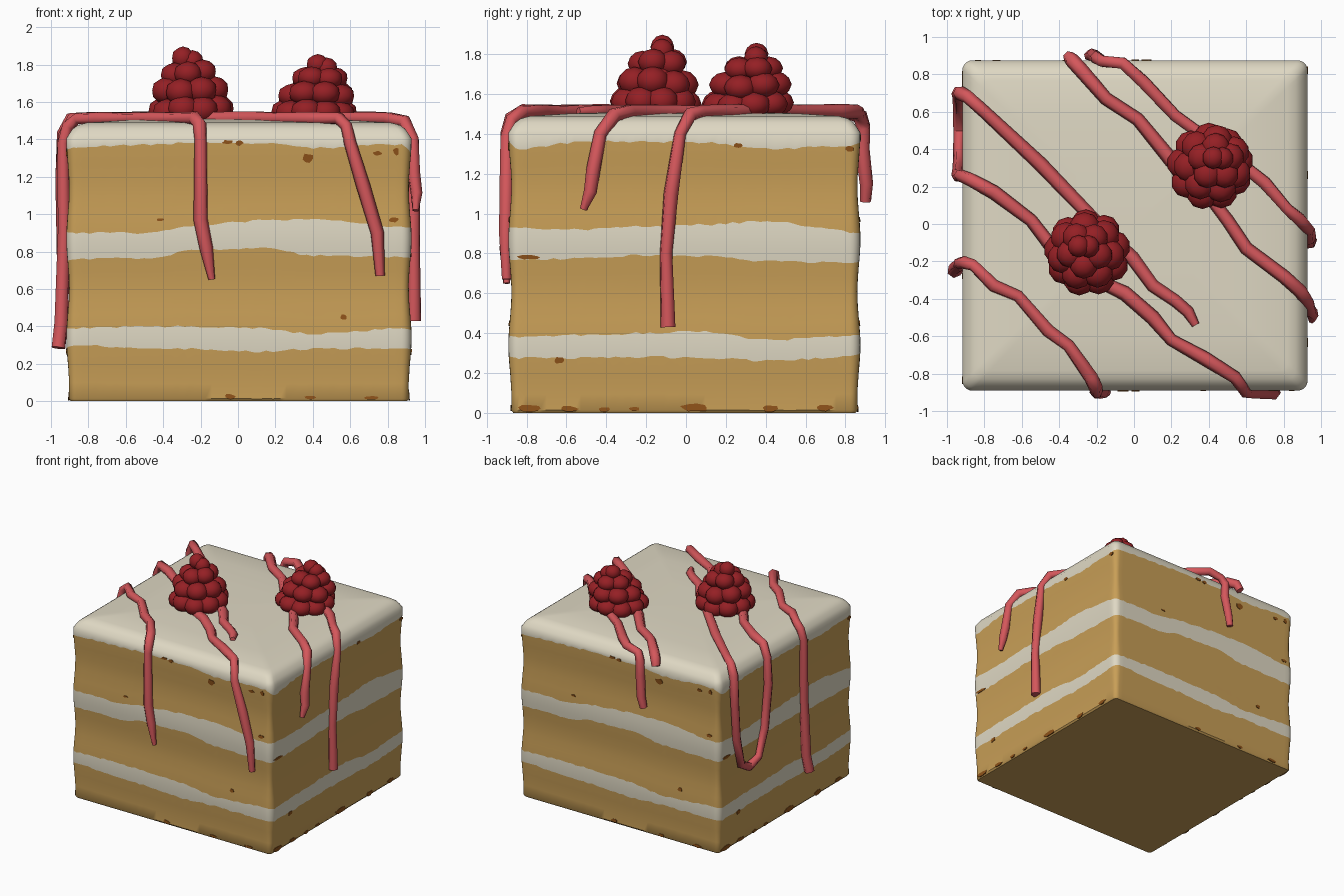
import bpy, bmesh, math, random
from mathutils import Vector

if "Cube" in bpy.data.objects:
    bpy.data.objects.remove(bpy.data.objects["Cube"])

random.seed(4)
HX, HY, R = 0.915, 0.875, 0.045
CX, CY = 0.005, -0.008


def mat(name, rgb):
    m = bpy.data.materials.new(name)
    m.diffuse_color = (*rgb, 1)
    m.use_nodes = True
    m.node_tree.nodes["Principled BSDF"].inputs["Base Color"].default_value = m.diffuse_color
    return m


SPONGE = mat("golden sponge", (0.58, 0.345, 0.095))
CREAM = mat("cream", (0.74, 0.69, 0.55))
CRUMB = mat("toasted crumb", (0.27, 0.085, 0.01))
SAUCE = mat("berry sauce", (0.66, 0.095, 0.105))
BERRY = mat("raspberry red", (0.30, 0.014, 0.018))


def finish(bm, name, mats, angle=40):
    bmesh.ops.recalc_face_normals(bm, faces=bm.faces)
    me = bpy.data.meshes.new(name)
    bm.to_mesh(me)
    bm.free()
    for m in mats:
        me.materials.append(m)
    ob = bpy.data.objects.new(name, me)
    bpy.context.collection.objects.link(ob)
    bpy.ops.object.select_all(action='DESELECT')
    ob.select_set(True)
    bpy.context.view_layer.objects.active = ob
    bpy.ops.object.shade_smooth_by_angle(angle=math.radians(angle))
    return ob


# layer edge heights along the front and right sides (back and left repeat them)
TS = (-0.9, -0.5, -0.2, 0.1, 0.4, 0.9)
EDGES = (
    ((.30, .285, .28, .265, .28, .285), (.275, .275, .28, .275, .262, .285)),
    ((.39, .40, .40, .39, .36, .39), (.38, .39, .40, .41, .365, .39)),
    ((.76, .765, .81, .82, .78, .77), (.765, .775, .79, .785, .76, .75)),
    ((.90, .90, .94, .965, .97, .93), (.93, .92, .935, .945, .96, .905)),
    ((1.36, 1.37, 1.385, 1.38, 1.355, 1.375), (1.315, 1.36, 1.36, 1.355, 1.325, 1.34)),
)


def interp(vals, t):
    t = max(TS[0], min(TS[-1], t))
    for i in range(5):
        if t <= TS[i + 1]:
            f = (t - TS[i]) / (TS[i + 1] - TS[i])
            f = f * f * (3 - 2 * f)
            return vals[i] * (1 - f) + vals[i + 1] * f


def bulge(z):
    return 0.008 * math.cos(2 * math.pi * (z - 0.34) / 0.53)


# perimeter: position, outward normal, layer edge heights
half = []
for side in (0, 1):
    h, d = (HX - R, HY) if side == 0 else (HY - R, HX)
    for i in range(49):
        t = -h + 2 * h * i / 48
        p, n = ((t, -d), (0, -1)) if side == 0 else ((d, t), (1, 0))
        half.append((p, n, [interp(e[side], t) + random.uniform(-.006, .006) for e in EDGES]))
    for i in range(1, 5):
        a = math.radians(-90 + 90 * side + 18 * i)
        n = (math.cos(a), math.sin(a))
        c = (HX - R, -HY + R) if side == 0 else (HX - R, HY - R)
        f = i / 5
        hs = [e[side][-1] * (1 - f) + e[1 - side][0] * f for e in EDGES]
        half.append(((c[0] + R * n[0], c[1] + R * n[1]), n, hs))
per = half + [((-p[0], -p[1]), (-n[0], -n[1]), hs) for p, n, hs in half]

# cake slice: stacked wavy rings, coloured by layer
bm = bmesh.new()
rings, mats = [], []


def ring(fn, m):
    rings.append([bm.verts.new(fn(*q)) for q in per])
    mats.append(m)


def wall(lo, hi, f, inset=0.0):
    def fn(p, n, hs):
        lv = [0.0] + hs + [1.405]
        z = lv[lo] * (1 - f) + lv[hi] * f
        b = bulge(z) - inset
        return (p[0] + n[0] * b + CX, p[1] + n[1] * b + CY, z)
    return fn


ring(wall(0, 1, 0, 0.012), 0)
ring(wall(0, 1, 0.05), 0)
for k, (steps, m) in enumerate(((3, 0), (2, 1), (5, 0), (3, 1), (5, 0), (1, 1))):
    for s in range(1, steps + 1):
        ring(wall(k, k + 1, s / steps), m)
for inset, z in ((.008, 1.43), (.025, 1.455), (.055, 1.477), (.10, 1.489), (.3, 1.502), (.6, 1.51)):
    ring(lambda p, n, hs, i=inset, z=z:
         (p[0] * (1 - i / HX) + CX, p[1] * (1 - i / HY) + CY, z), 1)
N = len(per)
for a, b, m in zip(rings, rings[1:], mats[1:]):
    for i in range(N):
        j = (i + 1) % N
        bm.faces.new((a[i], a[j], b[j], b[i])).material_index = m
bm.faces.new(rings[0][::-1])
bm.faces.new(rings[-1]).material_index = 1
finish(bm, "cake_slice", [SPONGE, CREAM])

# toasted crumbs: thin flecks on each side (position, height, half width, half height)
FRONT = ((-.06, 1.385, .03, .012), (0, 1.38, .022, .014), (.37, 1.30, .032, .024), (.74, 1.325, .025, .014),
         (.84, 1.335, .016, .02), (-.42, .97, .02, .008), (.83, .97, .03, .013), (.56, .45, .02, .016),
         (-.05, .025, .03, .014), (.38, .02, .03, .012), (.71, .018, .04, .012))
RIGHT = ((-.78, .022, .06, .018), (-.58, .02, .05, .016), (-.4, .018, .03, .012), (.05, .026, .07, .022),
         (.43, .02, .04, .02), (.7, .025, .045, .016), (-.78, .78, .06, .012), (-.63, .265, .025, .018),
         (.27, 1.34, .02, .014), (.83, 1.325, .022, .016), (-.25, .02, .03, .012))
bm = bmesh.new()
for side in range(4):
    sg = 1 if side < 2 else -1
    for t, z, w, h in (RIGHT if side % 2 else FRONT):
        vs = []
        for i in range(9):
            a = 2 * math.pi * i / 9
            k = random.uniform(.75, 1.15)
            tt, zz = t + w * k * math.cos(a), max(0.004, z + h * k * math.sin(a))
            o = bulge(zz) + 0.004
            x, y = (HX + o, tt) if side % 2 else (tt, -HY - o)
            vs.append(bm.verts.new((sg * x + CX, sg * y + CY, zz)))
        f = bm.faces.new(vs)
        back = bmesh.ops.extrude_face_region(bm, geom=[f])
        d = Vector((-sg * .008, 0, 0)) if side % 2 else Vector((0, sg * .008, 0))
        bmesh.ops.translate(bm, vec=d, verts=[v for v in back["geom"] if isinstance(v, bmesh.types.BMVert)])
finish(bm, "crumbs", [CRUMB])


# berry: tapering rings of rounded beads around a core
def berry(name, base, lean, height, turn):
    bm = bmesh.new()

    def bead(x, y, z, r, sz):
        f = (z - 1.5) / 0.4
        vs = bmesh.ops.create_icosphere(bm, subdivisions=2, radius=1)["verts"]
        for v in vs:
            v.co = Vector((v.co.x * r + x + base[0] + lean[0] * f,
                           v.co.y * r + y + base[1] + lean[1] * f,
                           1.49 + (v.co.z * sz + z - 1.49) * height))
    bead(0, 0, 1.64, .13, .16)
    for n, rad, z, r in ((9, .15, 1.555, .084), (7, .128, 1.655, .083), (5, .08, 1.752, .075)):
        for i in range(n):
            a = 2 * math.pi * i / n + turn + z * 9
            bead(rad * math.cos(a), rad * math.sin(a), z + random.uniform(-.012, .012), r, r * .88)
    for i in range(2):
        bead(.025 * (1 - 2 * i), .012, 1.815 + .02 * i, .06, .062)
    finish(bm, name, [BERRY], 60)


berry("berry_left", (-.245, -.16), (-.03, .035), 1.0, 0.2)
berry("berry_right", (.40, .30), (.06, .05), 0.9, 0.9)


# sauce drizzles: hanging start, path over the top, hanging end
def drizzle(name, start, top, end, r0=1.0, r1=1.0):
    pts = list(start) + [(x, y, 1.512) for x, y in top] + list(end)
    cu = bpy.data.curves.new(name, 'CURVE')
    cu.dimensions = '3D'
    cu.bevel_depth = 0.036
    cu.bevel_resolution = 1
    cu.use_fill_caps = True
    sp = cu.splines.new('POLY')
    sp.points.add(len(pts) - 1)
    for i, (q, p) in enumerate(zip(sp.points, pts)):
        q.co = (*p, 1)
        q.radius = random.uniform(.88, 1.12)
    sp.points[0].radius, sp.points[-1].radius = r0, r1
    cu.materials.append(SAUCE)
    ob = bpy.data.objects.new(name, cu)
    bpy.context.collection.objects.link(ob)
    bpy.ops.object.select_all(action='DESELECT')
    ob.select_set(True)
    bpy.context.view_layer.objects.active = ob
    bpy.ops.object.convert(target='MESH')


drizzle("drizzle_front_left",
        [(-.96, -.25, .285), (-.945, -.23, .42), (-.93, -.22, .9), (-.935, -.21, 1.38), (-.91, -.205, 1.47)],
        [(-.86, -.22), (-.75, -.33), (-.62, -.385), (-.46, -.57), (-.35, -.65), (-.23, -.82)],
        [(-.205, -.875, 1.48), (-.2, -.9, 1.40), (-.2, -.895, .97), (-.17, -.9, .82), (-.14, -.9, .65)], 1.1, .5)
drizzle("drizzle_middle",
        [(-.93, .50, .60), (-.935, .38, .64), (-.935, .30, .85), (-.94, .26, 1.2), (-.93, .26, 1.42)],
        [(-.88, .24), (-.75, .17), (-.55, .02), (-.42, -.15), (-.2, -.3), (-.05, -.37), (.1, -.5),
         (.2, -.62), (.38, -.72), (.54, -.82)],
        [(.58, -.875, 1.47), (.60, -.90, 1.38), (.67, -.90, 1.15), (.745, -.905, .9), (.76, -.9, .67)], 1, .7)
drizzle("drizzle_looped",
        [(-.93, .50, .60), (-.935, .61, .66), (-.935, .67, .9), (-.94, .70, 1.2), (-.93, .70, 1.43)],
        [(-.89, .68), (-.80, .60), (-.5, .32), (-.27, .08), (-.12, -.08), (-.01, -.18), (.1, -.33),
         (.22, -.41), (.29, -.47), (.33, -.54)], [], 1, .6)
drizzle("drizzle_back_left",
        [(-.35, .895, 1.43), (-.33, .875, 1.485)],
        [(-.28, .82), (-.15, .67), (.02, .56), (.2, .34), (.4, .15), (.5, .02), (.6, -.13), (.8, -.28)],
        [(.89, -.36, 1.495), (.935, -.43, 1.40), (.94, -.465, 1.22), (.955, -.48, 1.11), (.95, -.515, 1.02)], .9, .5)
drizzle("drizzle_back_right",
        [(-.24, .90, 1.06), (-.22, .905, 1.15), (-.20, .885, 1.32), (-.2, .89, 1.43), (-.17, .87, 1.49)],
        [(-.06, .86), (.05, .76), (.22, .58), (.4, .45), (.6, .3), (.7, .22), (.82, .08)],
        [(.89, .02, 1.495), (.935, -.03, 1.40), (.935, -.075, 1.1), (.94, -.10, .8), (.94, -.09, .43)], .8, 1.1)
